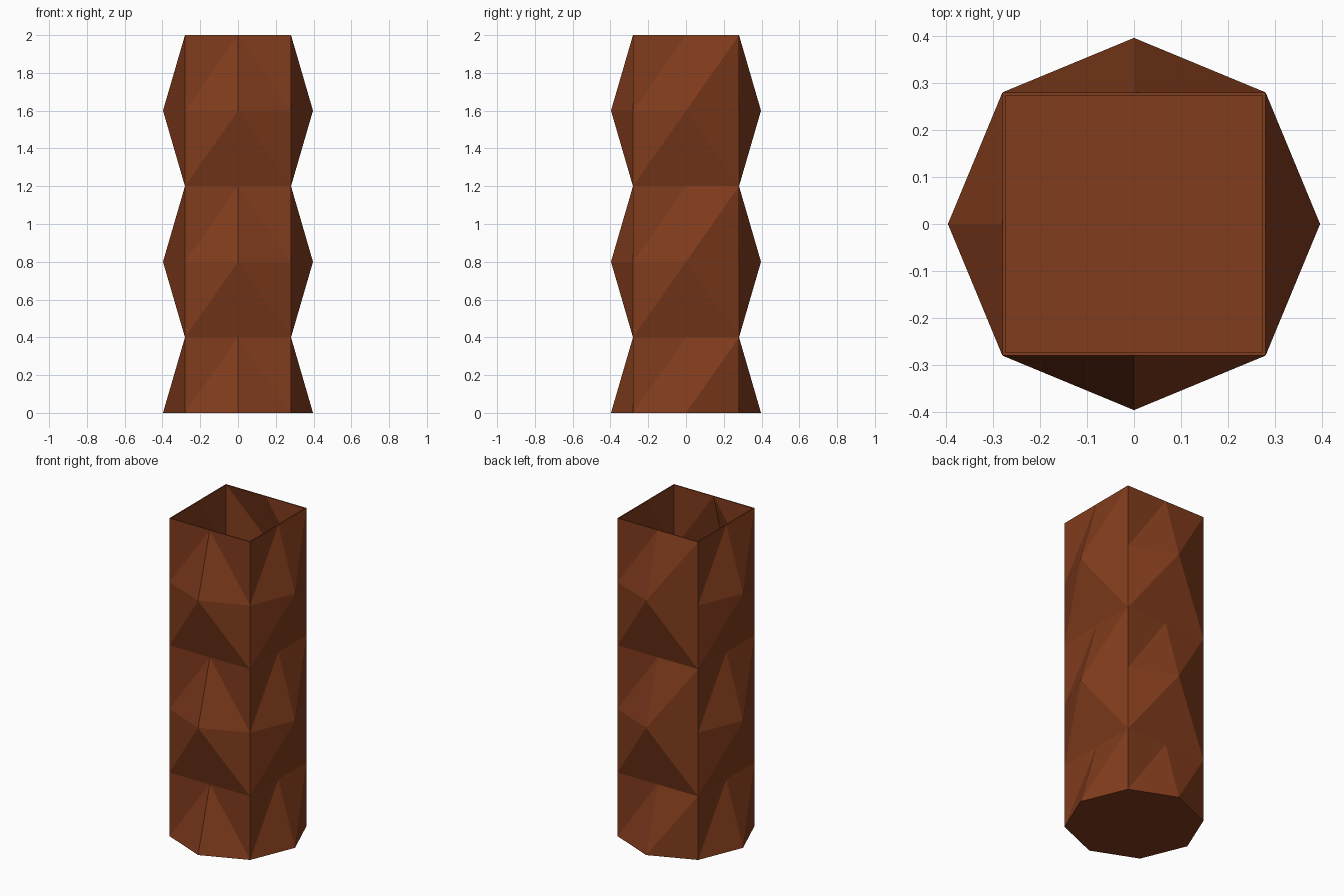
import bpy, bmesh, math

if "Cube" in bpy.data.objects:
    bpy.data.objects.remove(bpy.data.objects["Cube"])

R = 0.397            # octagon radius
STEP = 0.4           # height between rings
WALL = 0.007


def ring(bm, level, inset, floor):
    """Even levels are octagons, odd levels squares with mid-side points."""
    verts = []
    for i in range(8):
        a = math.radians(45 * i)
        r = R
        if level % 2 and i % 2 == 0:
            r = R * math.cos(math.radians(45))
        r -= inset if i % 2 == 0 else inset * math.sqrt(2)
        z = max(level * STEP, floor)
        verts.append(bm.verts.new((r * math.cos(a), r * math.sin(a), z)))
    return verts


def shell(bm, inset, floor):
    """Faceted wall with a closed bottom; returns the open top ring."""
    rings = [ring(bm, k, inset, floor) for k in range(6)]
    bm.faces.new(rings[0])
    for k in range(5):
        lo, hi = rings[k], rings[k + 1]
        for i in range(8):
            j = (i + 1) % 8
            a, b, c, d = lo[i], lo[j], hi[j], hi[i]
            # Ridges run from the bulging mid points to the square's corners,
            # except the half sides that fold to the upper mid point.
            if k % 2 == 0:
                diagonal_ac = i in (0, 2, 4)
                if i % 2:
                    diagonal_ac = True
            else:
                diagonal_ac = i % 2 == 1
            if diagonal_ac:
                tris = ((a, b, c), (a, c, d))
            else:
                tris = ((a, b, d), (b, c, d))
            for t in tris:
                bm.faces.new(t)
    return rings[-1]


# Faceted hollow vase: outer wall, inner wall and rim
bm = bmesh.new()
outer = shell(bm, 0.0, 0.0)
inner = shell(bm, WALL, 0.01)
for i in range(8):
    j = (i + 1) % 8
    bm.faces.new((outer[i], outer[j], inner[j], inner[i]))
bmesh.ops.recalc_face_normals(bm, faces=bm.faces)

mesh = bpy.data.meshes.new("vase")
bm.to_mesh(mesh)
bm.free()
vase = bpy.data.objects.new("vase", mesh)
bpy.context.collection.objects.link(vase)

# Brown clay
clay = bpy.data.materials.new("brown_clay")
clay.diffuse_color = (0.22, 0.045, 0.012, 1)
clay.use_nodes = True
clay.node_tree.nodes["Principled BSDF"].inputs["Base Color"].default_value = clay.diffuse_color
mesh.materials.append(clay)
